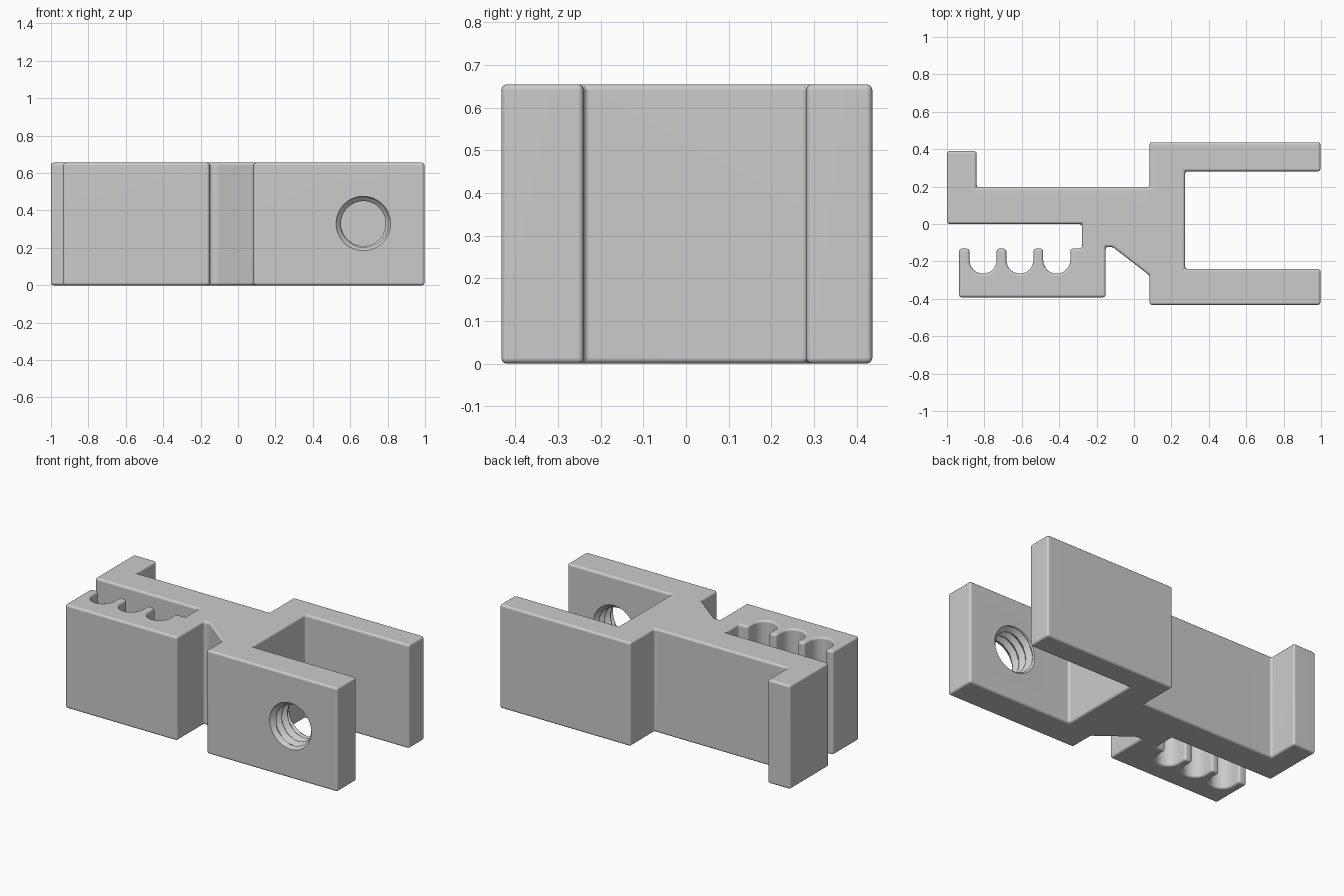
import bpy
import bmesh
from math import cos, sin, pi, tau

if "Cube" in bpy.data.objects:
    bpy.data.objects.remove(bpy.data.objects["Cube"])

HEIGHT = 0.655

grey = bpy.data.materials.new("plain grey")
grey.use_nodes = True
colour = (0.6, 0.6, 0.6, 1)
grey.diffuse_color = colour
grey.node_tree.nodes["Principled BSDF"].inputs["Base Color"].default_value = colour


def make_object(name, bm):
    bmesh.ops.recalc_face_normals(bm, faces=bm.faces)
    mesh = bpy.data.meshes.new(name)
    bm.to_mesh(mesh)
    bm.free()
    obj = bpy.data.objects.new(name, mesh)
    bpy.context.collection.objects.link(obj)
    mesh.materials.append(grey)
    return obj


def scallop(cx, radius=0.0725, cy=-0.193, steps=12):
    """One round-bottomed groove between two teeth, left to right."""
    arc = [(cx + radius * cos(pi + pi * i / steps), cy + radius * sin(pi + pi * i / steps))
           for i in range(steps + 1)]
    return [(cx - radius, -0.132)] + arc + [(cx + radius, -0.132)]


# Clamp outline: hook and arm, toothed jaw, relief notch, fork
profile = [(-1, 0.39), (-1, 0), (-0.278, 0), (-0.278, -0.132)]
grooves = [p for cx in (-0.807, -0.61, -0.413) for p in scallop(cx)]
profile += reversed(grooves)
profile += [(-0.935, -0.132), (-0.935, -0.392), (-0.152, -0.392), (-0.152, -0.122), (-0.115, -0.122),
            (0.083, -0.275), (0.083, -0.433), (0.997, -0.433), (0.997, -0.24), (0.273, -0.24),
            (0.273, 0.282), (0.997, 0.282), (0.997, 0.437), (0.083, 0.437),
            (0.083, 0.195), (-0.842, 0.195), (-0.842, 0.39)]

bm = bmesh.new()
base = bm.faces.new([bm.verts.new((x, y, 0)) for x, y in profile])
grown = bmesh.ops.extrude_face_region(bm, geom=[base])
top = [v for v in grown["geom"] if isinstance(v, bmesh.types.BMVert)]
bmesh.ops.translate(bm, verts=top, vec=(0, 0, HEIGHT))
clamp = make_object("clamp_body", bm)

# Rounded edges
bevel = clamp.modifiers.new("rounded edges", "BEVEL")
bevel.width = 0.014
bevel.segments = 3
bevel.limit_method = "ANGLE"
bevel.angle_limit = pi / 6
bevel.use_clamp_overlap = False

# Threaded screw hole: cylinder whose radius follows a helix, flared at both faces
SIDES, ROWS, PITCH = 48, 42, 0.058
MINOR, MAJOR = 0.12, 0.147
FRONT, BACK = -0.433, -0.24
bm = bmesh.new()
rings = []
for row in range(ROWS + 1):
    y = FRONT - 0.02 + (BACK - FRONT + 0.04) * row / ROWS
    flare = MAJOR - max(0, min(y - FRONT, BACK - y))
    ring = []
    for i in range(SIDES):
        phase = (y / PITCH + i / SIDES) % 1
        depth = min(1, max(0, 2.6 * abs(phase - 0.5) - 0.15))
        r = max(flare, MINOR + (MAJOR - 0.002 - MINOR) * depth)
        a = tau * i / SIDES
        ring.append(bm.verts.new((0.67 + r * cos(a), y, 0.33 + r * sin(a))))
    rings.append(ring)
for lower, upper in zip(rings, rings[1:]):
    for i in range(SIDES):
        j = (i + 1) % SIDES
        bm.faces.new((lower[i], lower[j], upper[j], upper[i]))
bm.faces.new(rings[0])
bm.faces.new(rings[-1])
cutter = make_object("screw_hole_cutter", bm)
cutter.hide_render = True

cut = clamp.modifiers.new("screw hole", "BOOLEAN")
cut.operation = "DIFFERENCE"
cut.solver = "EXACT"
cut.object = cutter

# Bake the shape, then shade it smooth with flat large faces
bpy.ops.object.select_all(action="DESELECT")
clamp.select_set(True)
bpy.context.view_layer.objects.active = clamp
bpy.ops.object.convert(target="MESH")
bpy.data.objects.remove(cutter)
bpy.ops.object.shade_smooth_by_angle(angle=pi / 5)
weighted = clamp.modifiers.new("flat faces", "WEIGHTED_NORMAL")
weighted.keep_sharp = True
